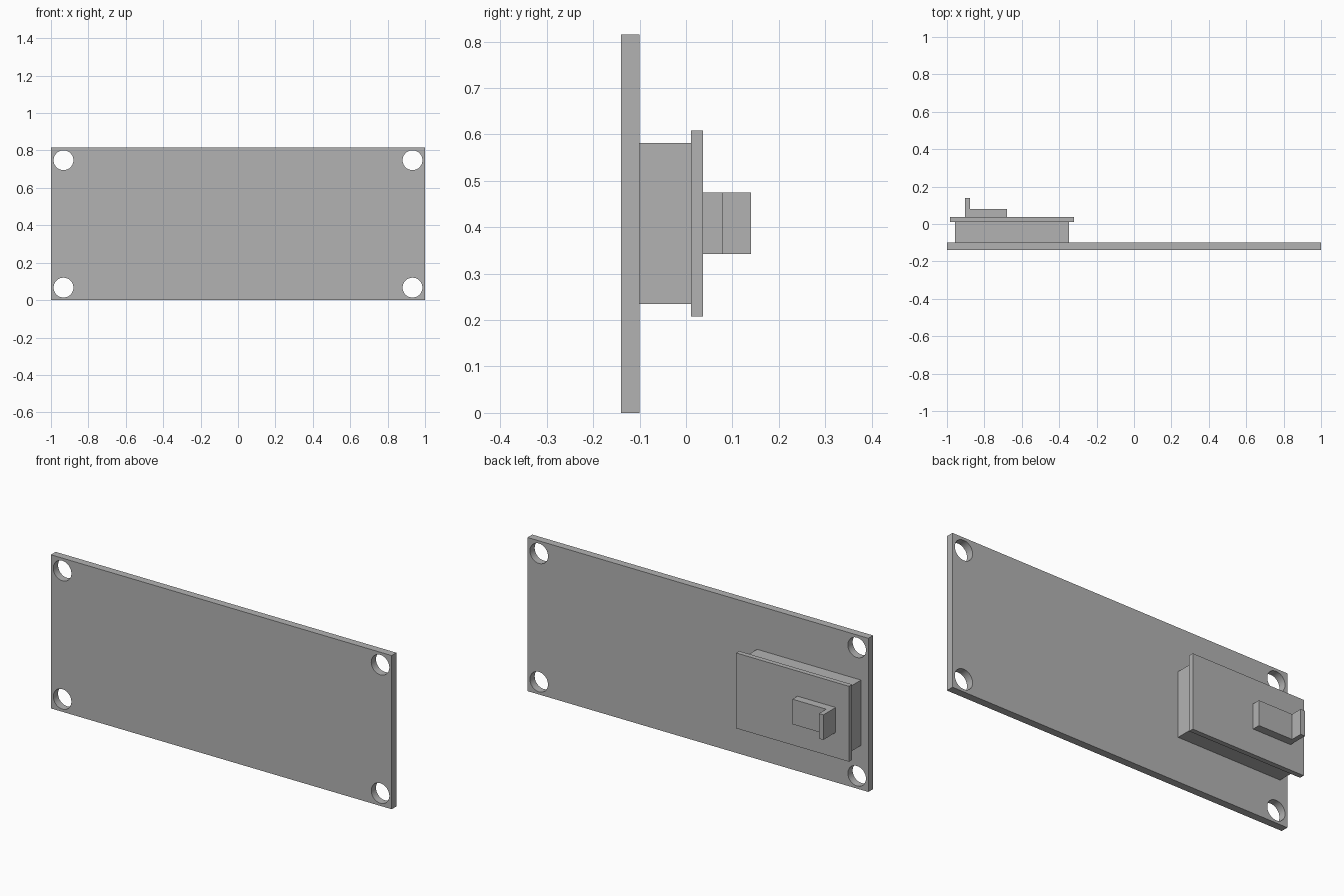
import bpy
import bmesh
from mathutils import Matrix, Vector

cube = bpy.data.objects.get("Cube")
if cube:
    bpy.data.objects.remove(cube, do_unlink=True)

grey = bpy.data.materials.new("plain_grey")
grey.use_nodes = True
colour = (0.45, 0.45, 0.45, 1)
grey.diffuse_color = colour
grey.node_tree.nodes["Principled BSDF"].inputs["Base Color"].default_value = colour


def add_object(name, bm):
    mesh = bpy.data.meshes.new(name)
    bmesh.ops.recalc_face_normals(bm, faces=bm.faces)
    bm.to_mesh(mesh)
    bm.free()
    mesh.materials.append(grey)
    obj = bpy.data.objects.new(name, mesh)
    bpy.context.collection.objects.link(obj)
    return obj


def box(name, x, y, z):
    """Box from its low and high limits on each axis."""
    low, high = (Vector(v) for v in zip(x, y, z))
    bm = bmesh.new()
    bmesh.ops.create_cube(bm, size=1, matrix=Matrix.Translation((low + high) / 2)
                          @ Matrix.Diagonal((*(high - low), 1)))
    return add_object(name, bm)


# Mounting plate
HEIGHT = 0.815
FRONT, BACK = -0.14, -0.10
plate = box("mounting_plate", (-1, 1), (FRONT, BACK), (0, HEIGHT))

# Screw holes in the four corners
INSET = 0.067
bm = bmesh.new()
for x in (INSET - 1, 1 - INSET):
    for z in (INSET, HEIGHT - INSET):
        bmesh.ops.create_cone(
            bm, cap_ends=True, segments=48, radius1=0.053, radius2=0.053, depth=0.2,
            matrix=Matrix.Translation((x, (FRONT + BACK) / 2, z)) @ Matrix.Rotation(1.5707963, 4, "X"))
cutter = add_object("screw_hole_cutter", bm)
cutter.hide_render = True
cutter.hide_set(True)

holes = plate.modifiers.new("screw_holes", "BOOLEAN")
holes.operation = "DIFFERENCE"
holes.solver = "EXACT"
holes.object = cutter

# Apply the holes, then smooth only their walls
bpy.context.view_layer.objects.active = plate
plate.select_set(True)
bpy.ops.object.modifier_apply(modifier=holes.name)
bpy.data.objects.remove(cutter, do_unlink=True)
bpy.ops.object.shade_smooth_by_angle(angle=0.5)

# Raised block and overhanging cover on the back
box("raised_block", (-0.957, -0.347), (BACK, 0.011), (0.235, 0.582))
box("cover_plate", (-0.983, -0.32), (0.011, 0.037), (0.208, 0.608))

# L-shaped latch: a low pad with a lip at its outer end
profile = [(-0.904, 0.037), (-0.68, 0.037), (-0.68, 0.079),
           (-0.878, 0.079), (-0.878, 0.14), (-0.904, 0.14)]
bm = bmesh.new()
face = bm.faces.new([bm.verts.new((x, y, 0.342)) for x, y in profile])
top = bmesh.ops.extrude_face_region(bm, geom=[face])["geom"]
bmesh.ops.translate(bm, vec=(0, 0, 0.133),
                    verts=[v for v in top if isinstance(v, bmesh.types.BMVert)])
add_object("latch", bm)
